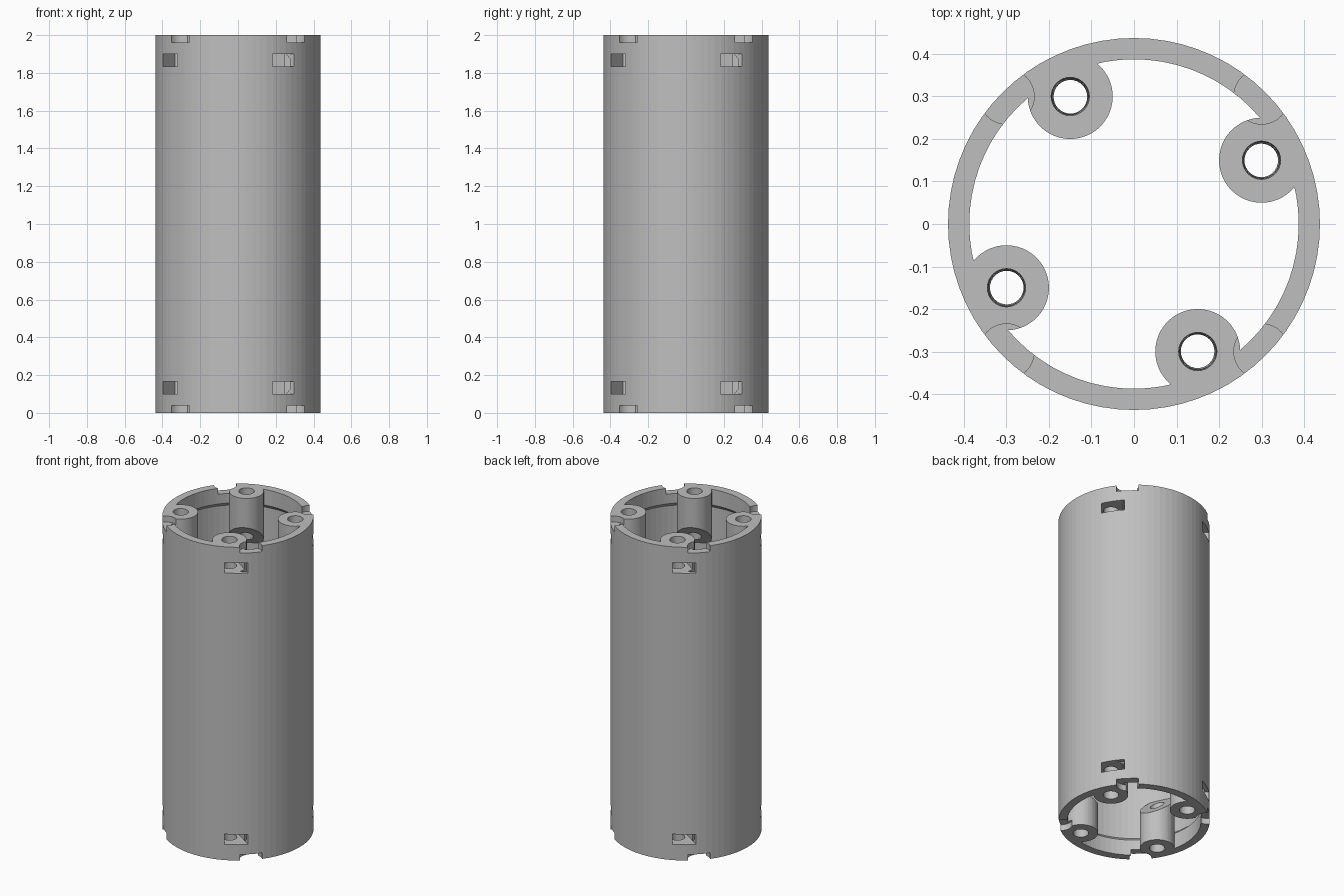
import bpy, bmesh, math
from mathutils import Vector, Matrix

cube = bpy.data.objects.get("Cube")
if cube:
    bpy.data.objects.remove(cube, do_unlink=True)

H, R_OUT, R_END, R_MID = 2.0, 0.4375, 0.3875, 0.4125
BOSS = Vector((0.15, -0.30))            # one screw boss axis, repeated four times
RADIAL = BOSS.normalized()
SLOT_TURN = math.radians(-33.4)         # direction the nut slot opens towards

grey = bpy.data.materials.new("light grey plastic")
grey.use_nodes = True
colour = (0.52, 0.52, 0.52, 1)
grey.diffuse_color = colour
grey.node_tree.nodes["Principled BSDF"].inputs["Base Color"].default_value = colour


def make_object(name, bm):
    bmesh.ops.recalc_face_normals(bm, faces=bm.faces)
    mesh = bpy.data.meshes.new(name)
    bm.to_mesh(mesh)
    bm.free()
    mesh.materials.append(grey)
    obj = bpy.data.objects.new(name, mesh)
    bpy.context.collection.objects.link(obj)
    return obj


def circle(centre, radius, count):
    return [centre + Vector((math.cos(a), math.sin(a))) * radius
            for a in (math.tau * i / count for i in range(count))]


def prism(bm, outer, inner, depth_outer, depth_inner):
    """Prism between two outlines; depths are measured in from each end,
    repeated at four quarter turns and at both ends of the tube."""
    for quarter in range(4):
        turn = Matrix.Rotation(quarter * math.pi / 2, 3, 'Z')
        for top in (True, False):
            rings = []
            for outline, depth in ((outer, depth_outer), (inner, depth_inner)):
                ring = []
                for p in outline:
                    d = depth(p) if callable(depth) else depth
                    ring.append(bm.verts.new(turn @ Vector((p.x, p.y, H - d if top else d))))
                rings.append(ring)
            a, b = rings
            bm.faces.new(a)
            bm.faces.new(b[::-1])
            for i in range(len(a)):
                j = (i + 1) % len(a)
                bm.faces.new((a[j], a[i], b[i], b[j]))


def part(name, outer, inner, depth_outer, depth_inner):
    bm = bmesh.new()
    prism(bm, outer, inner, depth_outer, depth_inner)
    return make_object(name, bm)


# Tube wall: thick collars at both ends, chamfered back to a thin middle
profile = [(R_OUT, 0), (R_OUT, H), (R_END, H), (R_END, H - 0.1), (R_MID, H - 0.125),
           (R_MID, 0.125), (R_END, 0.1), (R_END, 0)]
SEG = 72
bm = bmesh.new()
rings = [[bm.verts.new((r * math.cos(math.tau * i / SEG), r * math.sin(math.tau * i / SEG), z))
          for i in range(SEG)] for r, z in profile]
for k, ring in enumerate(rings):
    nxt = rings[(k + 1) % len(rings)]
    for i in range(SEG):
        j = (i + 1) % SEG
        bm.faces.new((ring[i], ring[j], nxt[j], nxt[i]))
tube = make_object("tube_body", bm)

# Screw bosses, their inner ends sloped back to the wall
boss_outline = circle(BOSS, 0.1, 48)
bosses = part("screw_bosses", boss_outline, boss_outline, 0,
              lambda p: 0.287 + (p - BOSS).dot(RADIAL))

# Slightly tapered screw holes
holes = part("screw_holes", circle(BOSS, 0.045, 32), circle(BOSS, 0.037, 32), -0.001, 0.42)

# Nut slots: half a hexagon behind the screw, open through the wall
half = 0.063
side = half / math.sqrt(3)
along = Vector((math.cos(SLOT_TURN), math.sin(SLOT_TURN)))
across = Vector((-along.y, along.x))
slot_outline = [BOSS + along * u + across * v for u, v in
                ((-2 * side, 0), (-side, -half), (0.3, -half), (0.3, half), (-side, half))]
slots = part("nut_slots", slot_outline, slot_outline, 0.101, 0.166)

# Rounded notches in the rims
notch_outline = circle(Vector((0.3, -0.3)), 0.065, 40)
notches = part("rim_notches", notch_outline, notch_outline, -0.05, 0.038)

# Combine everything into one body
bpy.context.view_layer.objects.active = tube
for tool, operation in ((bosses, 'UNION'), (holes, 'DIFFERENCE'),
                        (slots, 'DIFFERENCE'), (notches, 'DIFFERENCE')):
    tool.hide_render = True
    mod = tube.modifiers.new(tool.name, 'BOOLEAN')
    mod.object, mod.operation, mod.solver = tool, operation, 'EXACT'
    bpy.ops.object.modifier_apply(modifier=mod.name)
    bpy.data.objects.remove(tool, do_unlink=True)
